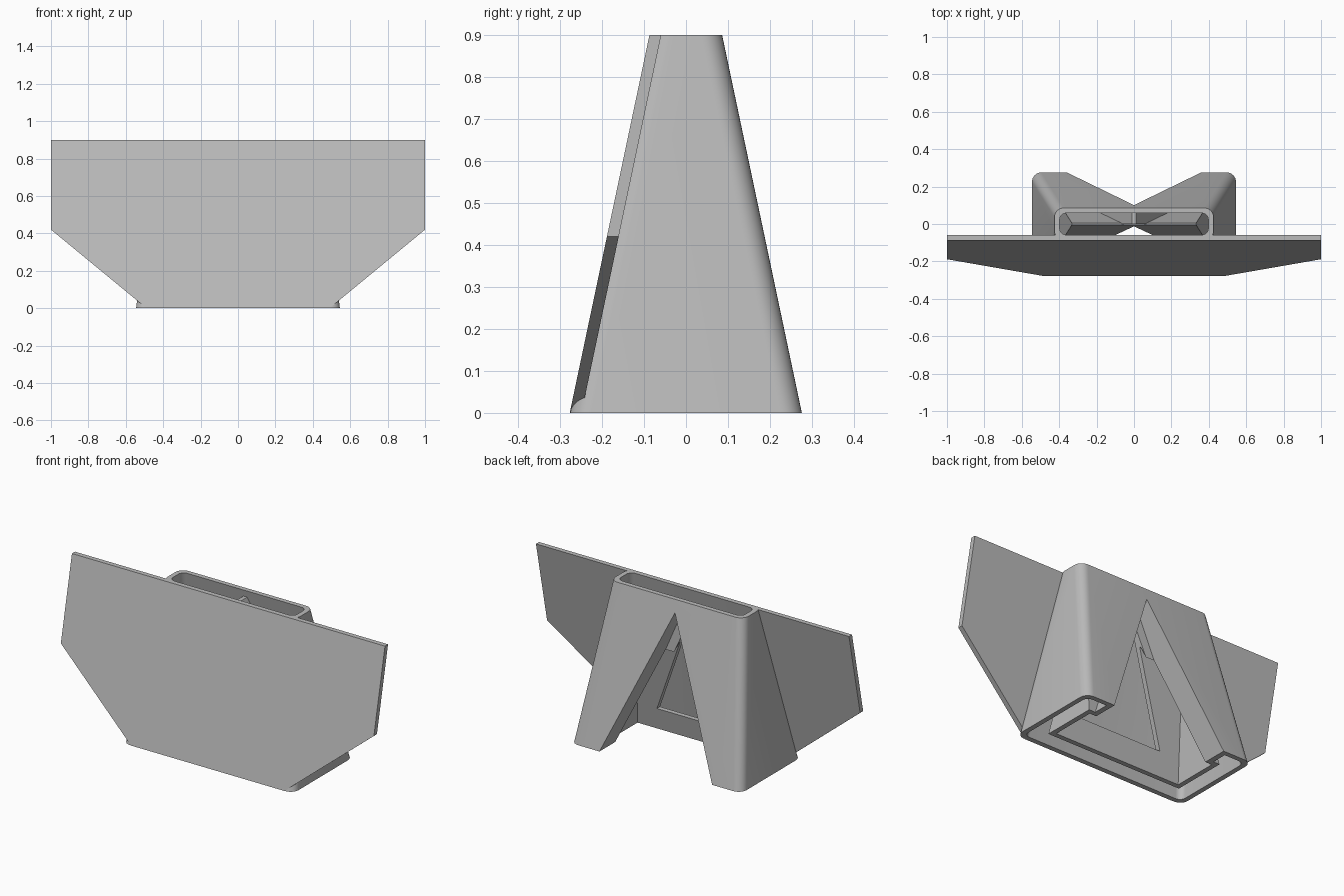
import bpy, bmesh, math

cube = bpy.data.objects.get("Cube")
if cube:
    bpy.data.objects.remove(cube, do_unlink=True)

HEIGHT = 0.9
SIDE, LEAN = 0.133, 0.211      # inward taper per unit height, in x and y
WALL = 0.028

grey = bpy.data.materials.new("plain grey")
grey.use_nodes = True
grey.diffuse_color = (0.5, 0.5, 0.5, 1)
grey.node_tree.nodes["Principled BSDF"].inputs["Base Color"].default_value = (0.5, 0.5, 0.5, 1)


def loft(name, bottom, top):
    """Solid between two matching loops of points."""
    bm = bmesh.new()
    a = [bm.verts.new(p) for p in bottom]
    b = [bm.verts.new(p) for p in top]
    bm.faces.new(a)
    bm.faces.new(b)
    for i in range(len(a)):
        j = (i + 1) % len(a)
        bm.faces.new((a[i], a[j], b[j], b[i]))
    bmesh.ops.recalc_face_normals(bm, faces=bm.faces)
    mesh = bpy.data.meshes.new(name)
    bm.to_mesh(mesh)
    bm.free()
    mesh.materials.append(grey)
    ob = bpy.data.objects.new(name, mesh)
    bpy.context.collection.objects.link(ob)
    return ob


def rounded_loop(hx, hy, z, r, steps=8):
    """Rectangle loop with rounded corners (sharp if r is zero)."""
    if r == 0:
        return [(hx, hy, z), (-hx, hy, z), (-hx, -hy, z), (hx, -hy, z)]
    pts = []
    for q, (sx, sy) in enumerate([(1, 1), (-1, 1), (-1, -1), (1, -1)]):
        for k in range(steps + 1):
            t = math.pi / 2 * (q + k / steps)
            pts.append((sx * (hx - r) + r * math.cos(t), sy * (hy - r) + r * math.sin(t), z))
    return pts


def taper(name, hx, hy, z0, z1, r):
    """Tapering block; hx and hy are its half sizes at ground level."""
    return loft(name, *[rounded_loop(hx - SIDE * z, hy - LEAN * z, z, r) for z in (z0, z1)])


def prism(name, half, y0, y1, lean):
    """Symmetric x-z outline (right half given) swept in y, leaning with height."""
    outline = half + [(-x, z) for x, z in reversed(half) if x > 0]
    return loft(name, *[[(x, y + lean * z, z) for x, z in outline] for y in (y0, y1)])


def cut(target, cutter):
    mod = target.modifiers.new("cut", "BOOLEAN")
    mod.operation, mod.solver, mod.object = "DIFFERENCE", "EXACT", cutter
    bpy.context.view_layer.objects.active = target
    bpy.ops.object.modifier_apply(modifier=mod.name)
    bpy.data.objects.remove(cutter, do_unlink=True)


def wedge(half_width, slope, z_top, z0=-0.1):
    """Right half of an upright triangle, blunt when cut below its apex."""
    return [(half_width - slope * z0, z0), (max(half_width - slope * z_top, 0), z_top)]


# Hollow space between the outer shell and the inner pocket
channel = taper("channel", 0.545 - WALL, 0.276 - WALL, -0.05, 0.95, 0.035)
cut(channel, taper("pocket_shell", 0.43, 0.16, -0.1, 0.735, 0))
cut(channel, prism("notch_shell", wedge(0.39, 0.44, 0.86), 0.0, 0.5, 0))

# Tapered stand with its pocket, rear notch and triangular window
stand = taper("stand", 0.545, 0.276, 0, HEIGHT, 0.05)
cut(stand, channel)
cut(stand, taper("pocket", 0.43 - WALL, 0.16 - WALL, -0.05, 0.61, 0))
cut(stand, prism("notch", wedge(0.36, 0.36 / 0.83, 0.83), 0.015, 0.6, 0))
cut(stand, prism("window", wedge(0.318, 0.455, 0.318 / 0.455, 0.13), -0.2, -0.05, LEAN))

# Wide leaning front panel
panel = prism("front_panel", [(0.49, 0), (1, 0.42), (1, HEIGHT)], -0.277, -0.277 + WALL, LEAN)

# Smooth rounded corners, keep the rest crisp
bpy.ops.object.select_all(action="DESELECT")
stand.select_set(True)
bpy.context.view_layer.objects.active = stand
bpy.ops.object.shade_smooth_by_angle(angle=math.radians(30))
